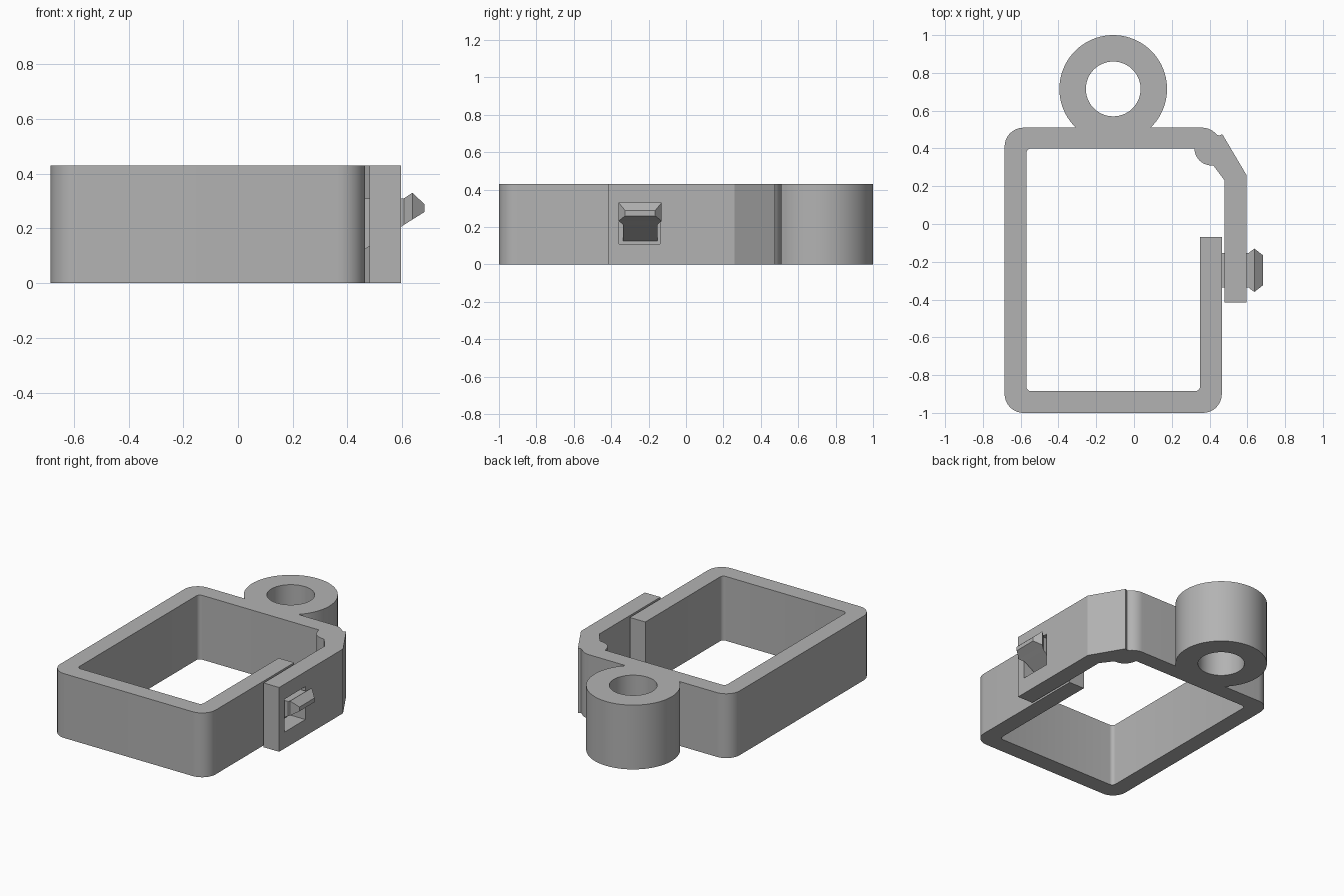
import bpy, bmesh
from math import cos, sin, radians

cube = bpy.data.objects.get("Cube")
if cube:
    bpy.data.objects.remove(cube)

HEIGHT = 0.43

grey = bpy.data.materials.new("plain grey")
grey.use_nodes = True
grey.diffuse_color = (0.45, 0.45, 0.45, 1)
grey.node_tree.nodes["Principled BSDF"].inputs["Base Color"].default_value = grey.diffuse_color


def arc(cx, cy, r, start, end, steps=10):
    angles = [radians(start + (end - start) * i / steps) for i in range(steps + 1)]
    return [(cx + r * cos(a), cy + r * sin(a)) for a in angles]


def finish(name, bm):
    bmesh.ops.recalc_face_normals(bm, faces=bm.faces)
    mesh = bpy.data.meshes.new(name)
    bm.to_mesh(mesh)
    bm.free()
    mesh.materials.append(grey)
    obj = bpy.data.objects.new(name, mesh)
    bpy.context.collection.objects.link(obj)
    return obj


def activate(obj):
    bpy.ops.object.select_all(action='DESELECT')
    obj.select_set(True)
    bpy.context.view_layer.objects.active = obj


def extrude_loops(name, loops, height):
    bm = bmesh.new()
    for points in loops:
        verts = [bm.verts.new((x, y, 0)) for x, y in points]
        for a, b in zip(verts, verts[1:] + verts[:1]):
            bm.edges.new((a, b))
    bmesh.ops.triangle_fill(bm, edges=bm.edges[:], use_beauty=True)
    result = bmesh.ops.extrude_face_region(bm, geom=bm.faces[:], use_keep_orig=True)
    top = [g for g in result["geom"] if isinstance(g, bmesh.types.BMVert)]
    bmesh.ops.translate(bm, verts=top, vec=(0, 0, height))
    return finish(name, bm)


def loft(name, sections, cy):
    # each section: x, half width, bottom, top
    bm = bmesh.new()
    rings = [[bm.verts.new((x, cy + sy * w, z)) for sy, z in ((-1, lo), (1, lo), (1, hi), (-1, hi))]
             for x, w, lo, hi in sections]
    for a, b in zip(rings, rings[1:]):
        for i in range(4):
            j = (i + 1) % 4
            bm.faces.new((a[i], a[j], b[j], b[i]))
    bm.faces.new(rings[0])
    bm.faces.new(rings[-1])
    return finish(name, bm)


# Clamp frame: outer wall, eyelet, thin hinge, latch arm, then back along the inside
outline = [(0.35, -0.07), (0.465, -0.07)]
outline += arc(0.365, -0.9, 0.1, 0, -90)
outline += arc(-0.585, -0.9, 0.1, -90, -180)
outline += arc(-0.585, 0.41, 0.1, 180, 90)
outline += arc(-0.11, 0.715, 0.285, 226, -46, 60)
outline += arc(0.36, 0.41, 0.1, 90, 40)
outline += [(0.45, 0.468), (0.468, 0.475), (0.595, 0.26), (0.595, -0.415),
            (0.48, -0.415), (0.48, 0.23), (0.42, 0.31)]
outline += arc(0.41, 0.4, 0.09, -90, -180)
outline += arc(-0.545, 0.375, 0.025, 90, 180, 5)
outline += arc(-0.545, -0.86, 0.025, 180, 270, 5)
outline += arc(0.325, -0.86, 0.025, 270, 360, 5)
eyelet_hole = arc(-0.11, 0.715, 0.145, 0, 354, 59)
frame = extrude_loops("clamp_frame", [outline, eyelet_hole], HEIGHT)

# Window through the latch arm
cutter = loft("window_cutter", [(0.473, 0.11, 0.11, 0.33), (0.65, 0.11, 0.11, 0.33)], -0.248)
cutter.hide_render = True
cut = frame.modifiers.new("window", 'BOOLEAN')
cut.operation = 'DIFFERENCE'
cut.solver = 'EXACT'
cut.object = cutter
activate(frame)
bpy.ops.object.modifier_apply(modifier=cut.name)
bpy.data.objects.remove(cutter)
bpy.ops.object.shade_smooth_by_angle(angle=radians(25))

# Latch hook with flared head and sloping underside
loft("latch_hook", [(0.46, 0.092, 0.122, 0.31), (0.607, 0.092, 0.213, 0.31),
                    (0.637, 0.115, 0.232, 0.33), (0.682, 0.08, 0.26, 0.288)], -0.245)
